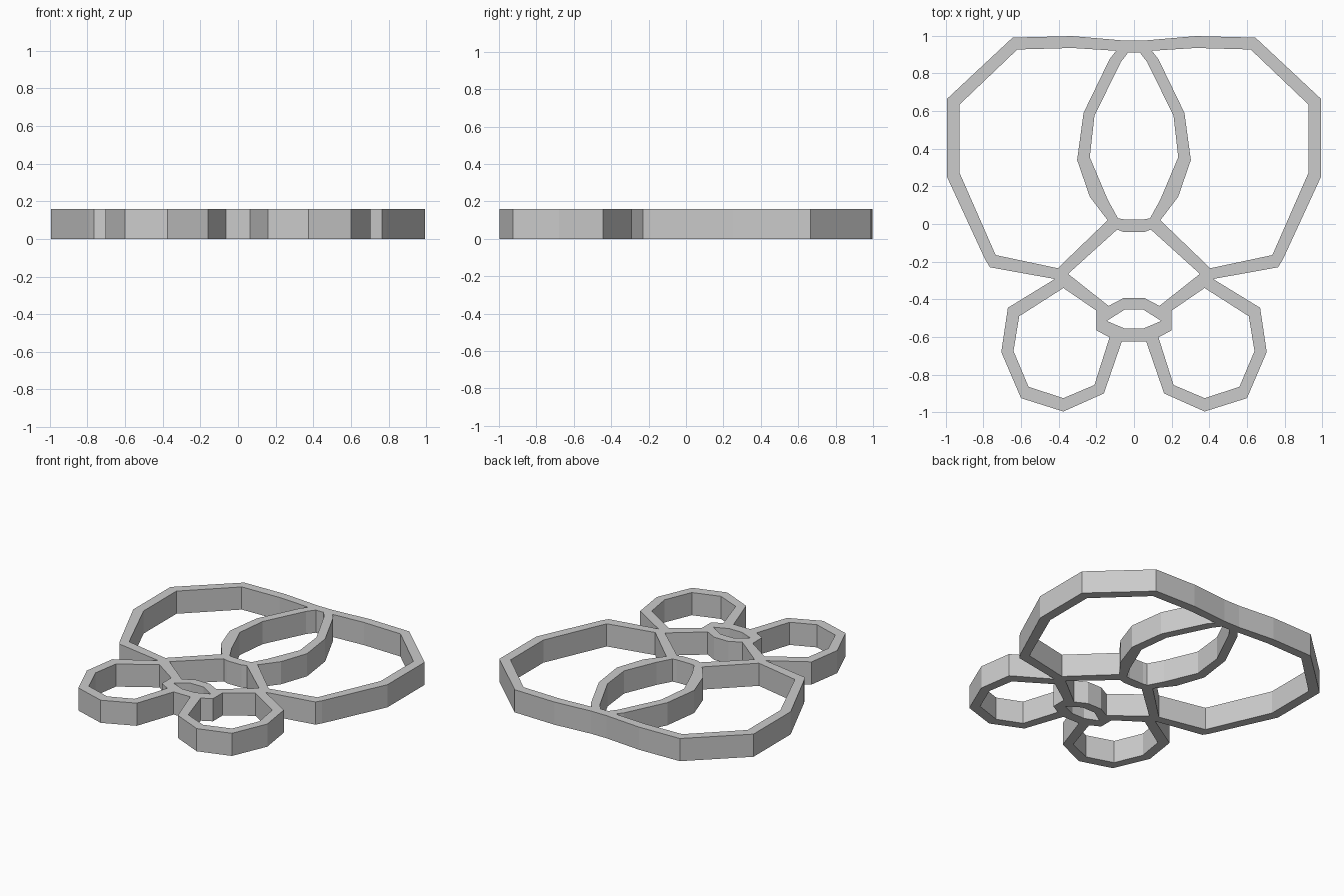
import bpy

HEIGHT = 0.16


def mirrored(half):
    """Close a right-hand half profile across x = 0."""
    return half + [(-x, y) for x, y in reversed(half)]


def flipped(loop):
    return [(-x, y) for x, y in loop]


# Outer silhouette, right half from top notch to chin
outline = mirrored([(0.06, 0.975), (0.2, 0.987), (0.33, 0.998), (0.645, 0.99),
                    (0.993, 0.665), (0.993, 0.25), (0.79, -0.19), (0.765, -0.23),
                    (0.42, -0.292), (0.67, -0.445), (0.705, -0.68), (0.60, -0.925),
                    (0.375, -0.996), (0.16, -0.90), (0.065, -0.625)])

# Central openings: tall lens, middle window, small lower slot
lens = mirrored([(0.03, 0.912), (0.07, 0.86), (0.21, 0.575), (0.235, 0.355),
                 (0.14, 0.13), (0.085, 0.03), (0.055, 0.025)])
window = mirrored([(0.055, -0.042), (0.09, -0.03), (0.35, -0.265),
                   (0.135, -0.435), (0.055, -0.393)])
slot = mirrored([(0.05, -0.455), (0.145, -0.515), (0.05, -0.555)])

# Side openings: large upper lobe and small lower lobe
upper_lobe = [(0.095, 0.92), (0.2, 0.927), (0.33, 0.935), (0.62, 0.927), (0.926, 0.635),
              (0.926, 0.27), (0.735, -0.165), (0.405, -0.235), (0.14, 0.02),
              (0.235, 0.145), (0.302, 0.34), (0.268, 0.59), (0.13, 0.875)]
lower_lobe = [(0.375, -0.34), (0.61, -0.49), (0.64, -0.675), (0.56, -0.865),
              (0.375, -0.925), (0.21, -0.855), (0.13, -0.602), (0.2, -0.565),
              (0.2, -0.46)]

# Flat frame: filled outline with holes, extruded upward
curve = bpy.data.curves.new("openwork_frame", 'CURVE')
curve.dimensions = '2D'
curve.fill_mode = 'BOTH'
curve.extrude = HEIGHT / 2
for loop in (outline, lens, window, slot, upper_lobe, flipped(upper_lobe),
             lower_lobe, flipped(lower_lobe)):
    spline = curve.splines.new('POLY')
    spline.points.add(len(loop) - 1)
    for point, (x, y) in zip(spline.points, loop):
        point.co = (x, y, 0, 1)
    spline.use_cyclic_u = True

frame = bpy.data.objects.new("openwork_frame", curve)
frame.location.z = HEIGHT / 2
bpy.context.collection.objects.link(frame)

# Convert to a flat-shaded mesh
bpy.context.view_layer.objects.active = frame
frame.select_set(True)
bpy.ops.object.convert(target='MESH')
bpy.ops.object.shade_flat()
